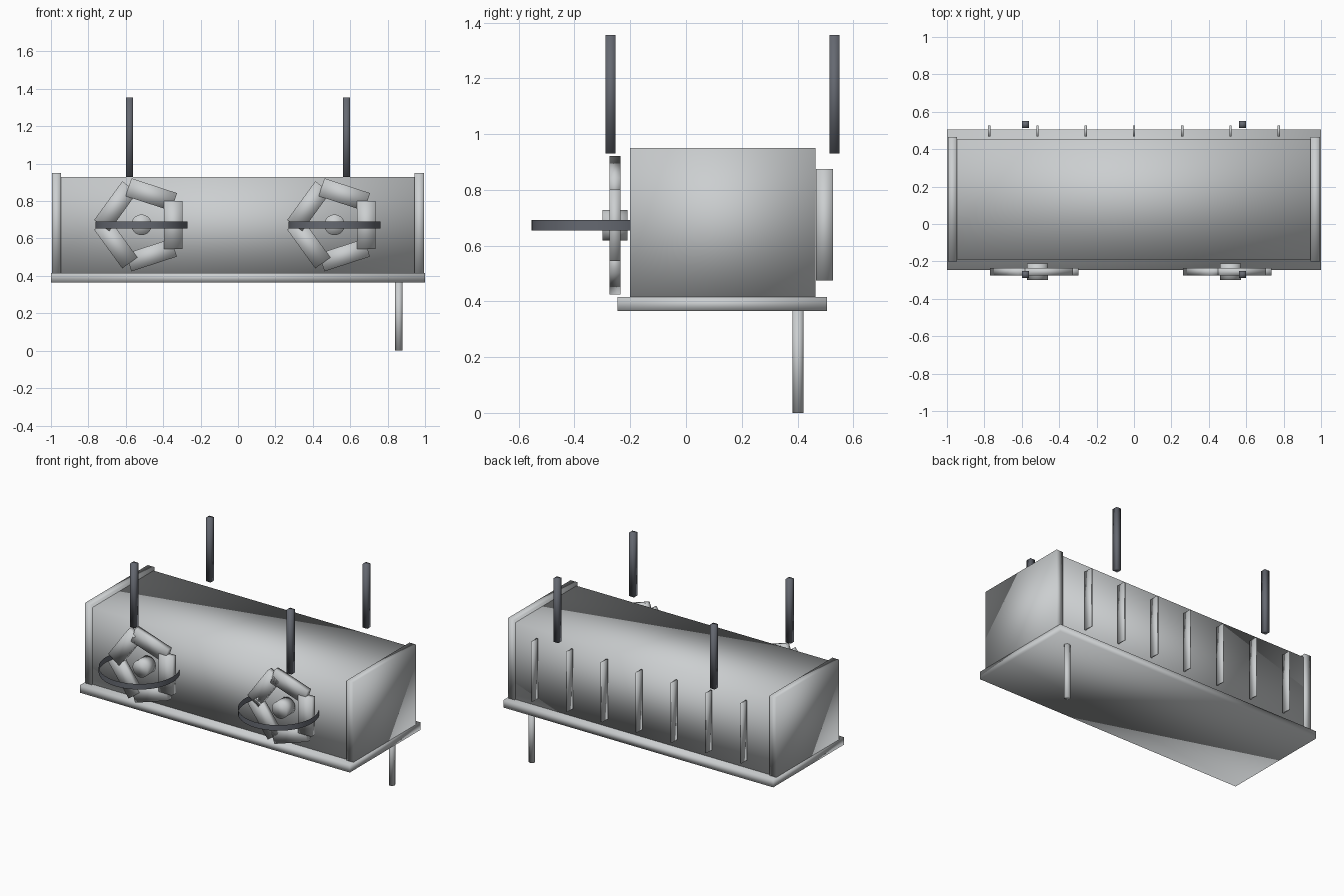
import bpy, bmesh, math
from mathutils import Matrix, Vector

default = bpy.data.objects.get("Cube")
if default:
    bpy.data.objects.remove(default, do_unlink=True)


def make_material(name, rgb):
    m = bpy.data.materials.new(name)
    m.use_nodes = True
    colour = (*rgb, 1.0)
    m.diffuse_color = colour
    m.node_tree.nodes["Principled BSDF"].inputs["Base Color"].default_value = colour
    return m


light_grey = make_material("light grey metal", (0.60, 0.62, 0.63))
dark_grey = make_material("dark grey metal", (0.13, 0.14, 0.165))


def finish(name, bm, material):
    """Turn a bmesh into a fully smooth-shaded object."""
    for f in bm.faces:
        f.smooth = True
    mesh = bpy.data.meshes.new(name)
    bm.to_mesh(mesh)
    bm.free()
    mesh.materials.append(material)
    ob = bpy.data.objects.new(name, mesh)
    bpy.context.collection.objects.link(ob)
    return ob


def box(name, centre, size, material, turn=0.0):
    """Box with an optional turn about the y axis."""
    bm = bmesh.new()
    bmesh.ops.create_cube(bm, size=1.0)
    bm.transform(Matrix.Translation(Vector(centre)) @ Matrix.Rotation(turn, 4, "Y")
                 @ Matrix.Diagonal((*size, 1.0)))
    return finish(name, bm, material)


def cylinder(name, centre, radius, depth, material, axis="Z", caps=True, sides=32):
    bm = bmesh.new()
    bmesh.ops.create_cone(bm, cap_ends=caps, segments=sides,
                          radius1=radius, radius2=radius, depth=depth)
    if axis == "Y":
        bm.transform(Matrix.Rotation(math.pi / 2, 4, "X"))
    bm.transform(Matrix.Translation(Vector(centre)))
    return finish(name, bm, material)


# Main housing and base
box("body", (0, 0.1325, 0.665), (1.90, 0.645, 0.53), light_grey)
box("base_plate", (0, 0.13, 0.39), (2.0, 0.75, 0.05), light_grey)

for side, sx in (("left", 1), ("right", -1)):
    # End panel
    box(f"{side}_end_panel", (sx * 0.97, 0.1325, 0.68), (0.05, 0.665, 0.54), light_grey)

    # Upright posts
    for place, y in (("front", -0.27), ("back", 0.532)):
        box(f"{side}_{place}_post", (sx * 0.58, y, 1.1425), (0.036, 0.036, 0.425), dark_grey)

    # Rosette: hub, five blades and a thin open guard ring
    cx, cz = sx * 0.516, 0.673
    cylinder(f"{side}_hub", (cx, -0.255, cz), 0.055, 0.09, light_grey, axis="Y")
    for i in range(5):
        a = math.tau * i / 5
        box(f"{side}_blade_{i + 1}",
            (cx + 0.17 * math.cos(a), -0.255, cz + 0.17 * math.sin(a)),
            (0.10, 0.04, 0.256), light_grey, turn=-a)
    cylinder(f"{side}_guard_ring", (cx, -0.307, cz), 0.247, 0.037, dark_grey,
             caps=False, sides=48)

# Cooling fins along the back
for i in range(7):
    box(f"back_fin_{i + 1}", ((i - 3) * 0.258, 0.497, 0.674), (0.011, 0.06, 0.40), light_grey)

# Single leg under the back corner
cylinder("leg", (0.86, 0.402, 0.1875), 0.02, 0.375, light_grey, sides=16)
